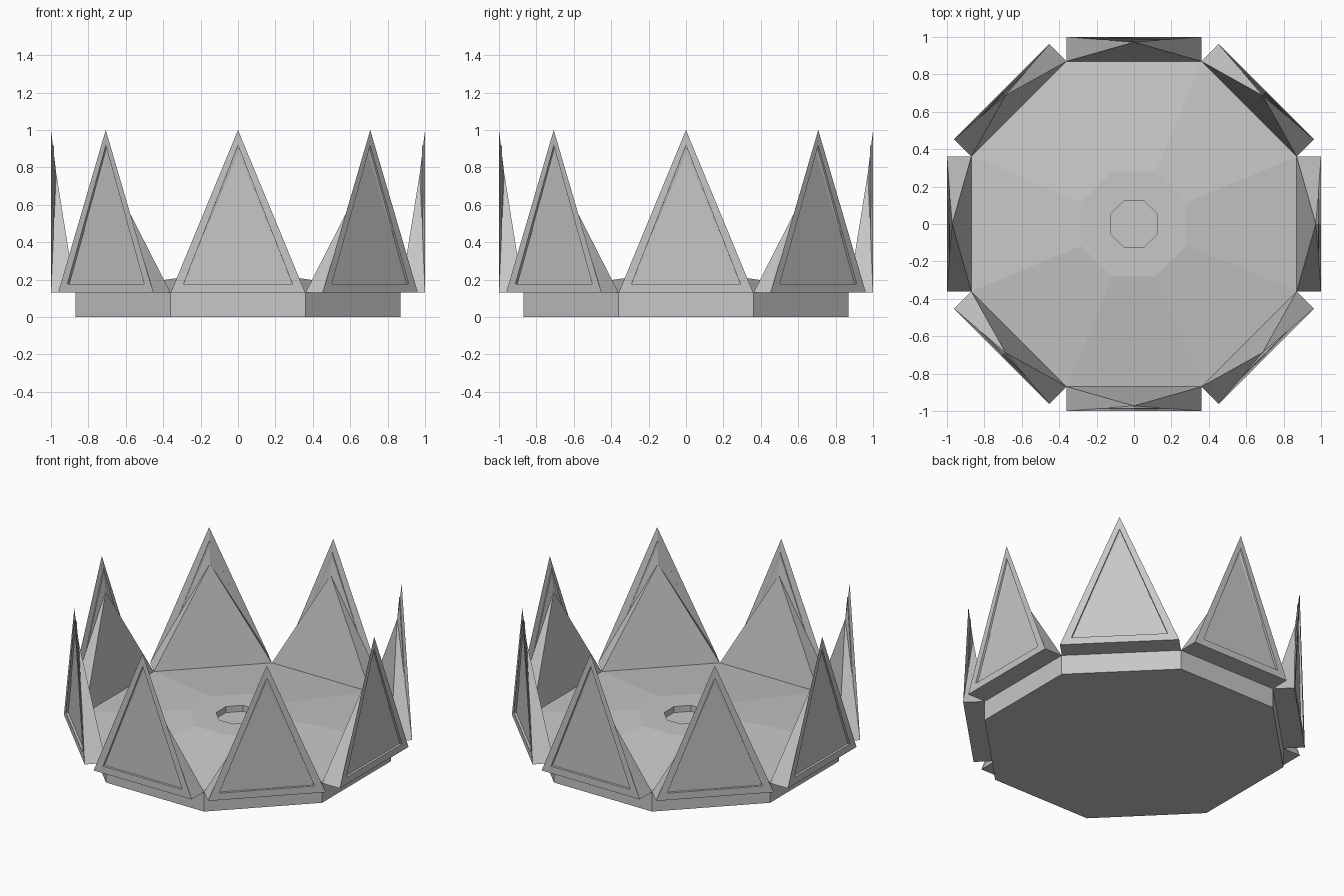
import bpy
import bmesh
from math import pi, cos, sin

cube = bpy.data.objects.get("Cube")
if cube:
    bpy.data.objects.remove(cube, do_unlink=True)

SIDES = 8
INNER = 0.87    # wall distance from the centre
OUTER = 1.0     # spike front distance from the centre
HALF = 0.36     # half the width of one side
LEDGE = 0.13    # height of the wall

grey = bpy.data.materials.new("plain grey")
grey.use_nodes = True
colour = (0.57, 0.57, 0.57, 1)
grey.diffuse_color = colour
grey.node_tree.nodes["Principled BSDF"].inputs["Base Color"].default_value = colour


def finish_mesh(bm, name):
    bmesh.ops.recalc_face_normals(bm, faces=bm.faces)
    mesh = bpy.data.meshes.new(name)
    bm.to_mesh(mesh)
    bm.free()
    mesh.materials.append(grey)
    return mesh


def add_object(name, mesh):
    obj = bpy.data.objects.new(name, mesh)
    bpy.context.collection.objects.link(obj)
    return obj


def octagon_ring(bm, apothem, z):
    radius = apothem / cos(pi / SIDES)
    angles = [(i + 0.5) * 2 * pi / SIDES for i in range(SIDES)]
    return [bm.verts.new((radius * cos(a), radius * sin(a), z)) for a in angles]


# Base: straight wall, gently raised floor, flat middle and a sunken centre
bm = bmesh.new()
profile = [(INNER, 0), (INNER, LEDGE), (0.28, 0.215), (0.125, 0.215), (0.125, 0.175)]
rings = [octagon_ring(bm, apothem, z) for apothem, z in profile]
for low, high in zip(rings, rings[1:]):
    for i in range(SIDES):
        j = (i + 1) % SIDES
        bm.faces.new((low[i], low[j], high[j], high[i]))
bm.faces.new(rings[0])
bm.faces.new(rings[-1])
add_object("base", finish_mesh(bm, "base"))

# Spike: upright front triangle, ridged back and flat underside
bm = bmesh.new()
tip = bm.verts.new((0, -OUTER, 1))
ridge = bm.verts.new((0, -0.972, 0.77))
front = [bm.verts.new((s * HALF, -OUTER, LEDGE)) for s in (-1, 1)]
back = [bm.verts.new((s * HALF, -INNER, LEDGE)) for s in (-1, 1)]
panel = bm.faces.new((front[0], front[1], tip))
bm.faces.new((back[1], back[0], ridge))
bm.faces.new((front[1], front[0], back[0], back[1]))
for f, b in zip(front, back):
    bm.faces.new((f, tip, ridge))
    bm.faces.new((f, ridge, b))
bmesh.ops.recalc_face_normals(bm, faces=bm.faces)

# Sunken triangular panel in the spike front
bmesh.ops.inset_region(bm, faces=[panel], thickness=0.083)
bmesh.ops.inset_region(bm, faces=[panel], thickness=0.0005, depth=-0.015)
spike_mesh = finish_mesh(bm, "spike")

for i in range(SIDES):
    spike = add_object(f"spike_{i + 1}", spike_mesh)
    spike.rotation_euler.z = i * 2 * pi / SIDES
